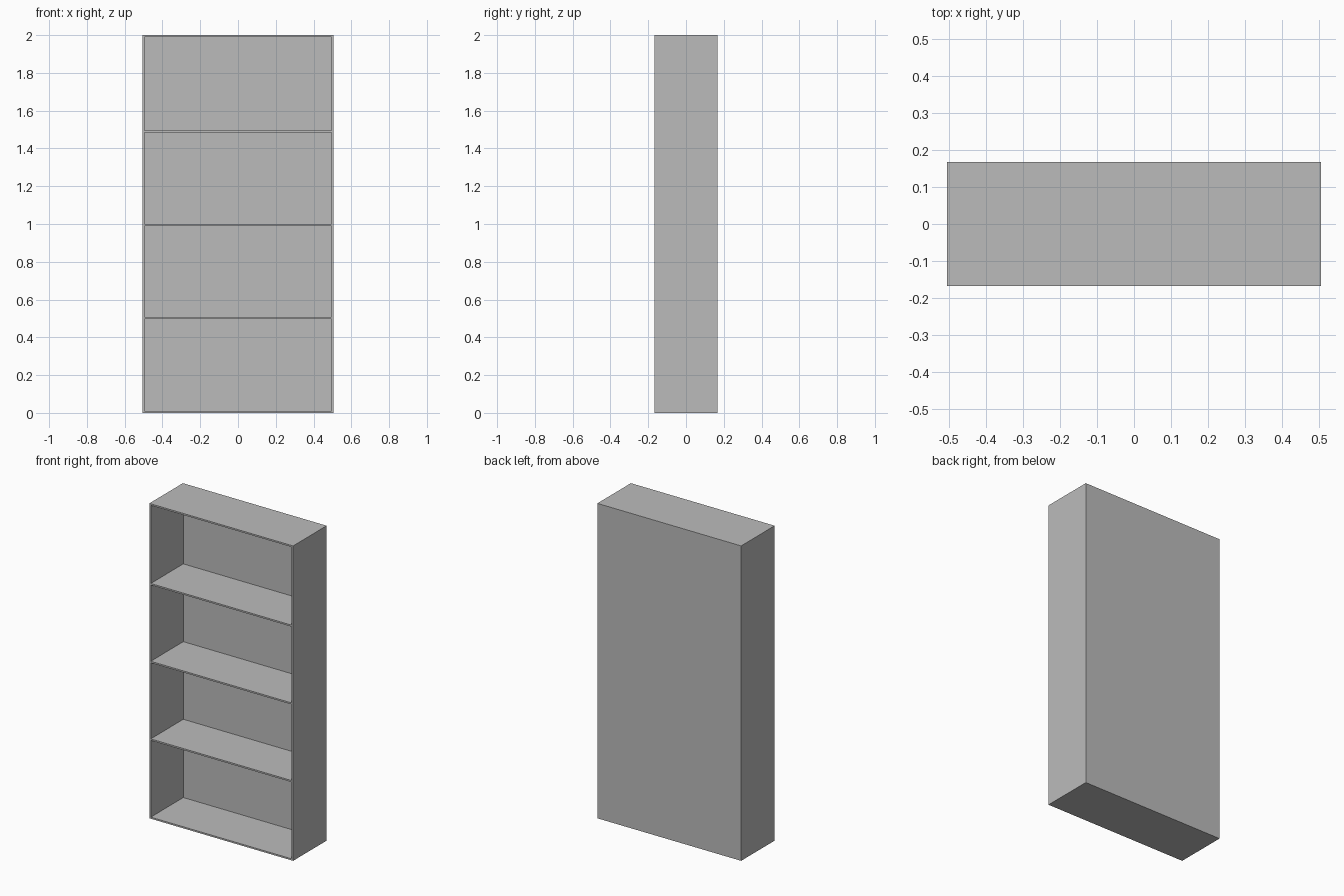
import bpy

cube = bpy.data.objects.get("Cube")
if cube:
    bpy.data.objects.remove(cube, do_unlink=True)

WIDTH, DEPTH, HEIGHT = 1.01, 0.336, 2.0
BOARD = 0.01
SHELF_HEIGHTS = (0.502, 0.995, 1.489)

# Plain grey finish
grey = bpy.data.materials.new("plain_grey")
grey.use_nodes = True
colour = (0.5, 0.5, 0.5, 1.0)
grey.diffuse_color = colour
grey.node_tree.nodes["Principled BSDF"].inputs["Base Color"].default_value = colour


def board(name, centre, size):
    """Add one flat board of the given size."""
    bpy.ops.mesh.primitive_cube_add(size=1, location=centre)
    obj = bpy.context.object
    obj.name = name
    obj.scale = size
    bpy.ops.object.transform_apply(location=False, rotation=False, scale=True)
    obj.data.materials.append(grey)
    return obj


inner_width = WIDTH - 2 * BOARD
inner_depth = DEPTH - BOARD

# Side panels run the full height
for side, name in ((1, "left_side"), (-1, "right_side")):
    board(name, (side * (WIDTH - BOARD) / 2, 0, HEIGHT / 2), (BOARD, DEPTH, HEIGHT))

# Top and bottom boards fit between the sides
for name, z in (("bottom_board", BOARD / 2), ("top_board", HEIGHT - BOARD / 2)):
    board(name, (0, 0, z), (inner_width, DEPTH, BOARD))

# Back panel closes the rear
board("back_panel", (0, (DEPTH - BOARD) / 2, HEIGHT / 2),
      (inner_width, BOARD, HEIGHT - 2 * BOARD))

# Shelves reach from the front edge to the back panel
for number, z in enumerate(SHELF_HEIGHTS, 1):
    board(f"shelf_{number}", (0, -BOARD / 2, z), (inner_width, inner_depth, BOARD))
